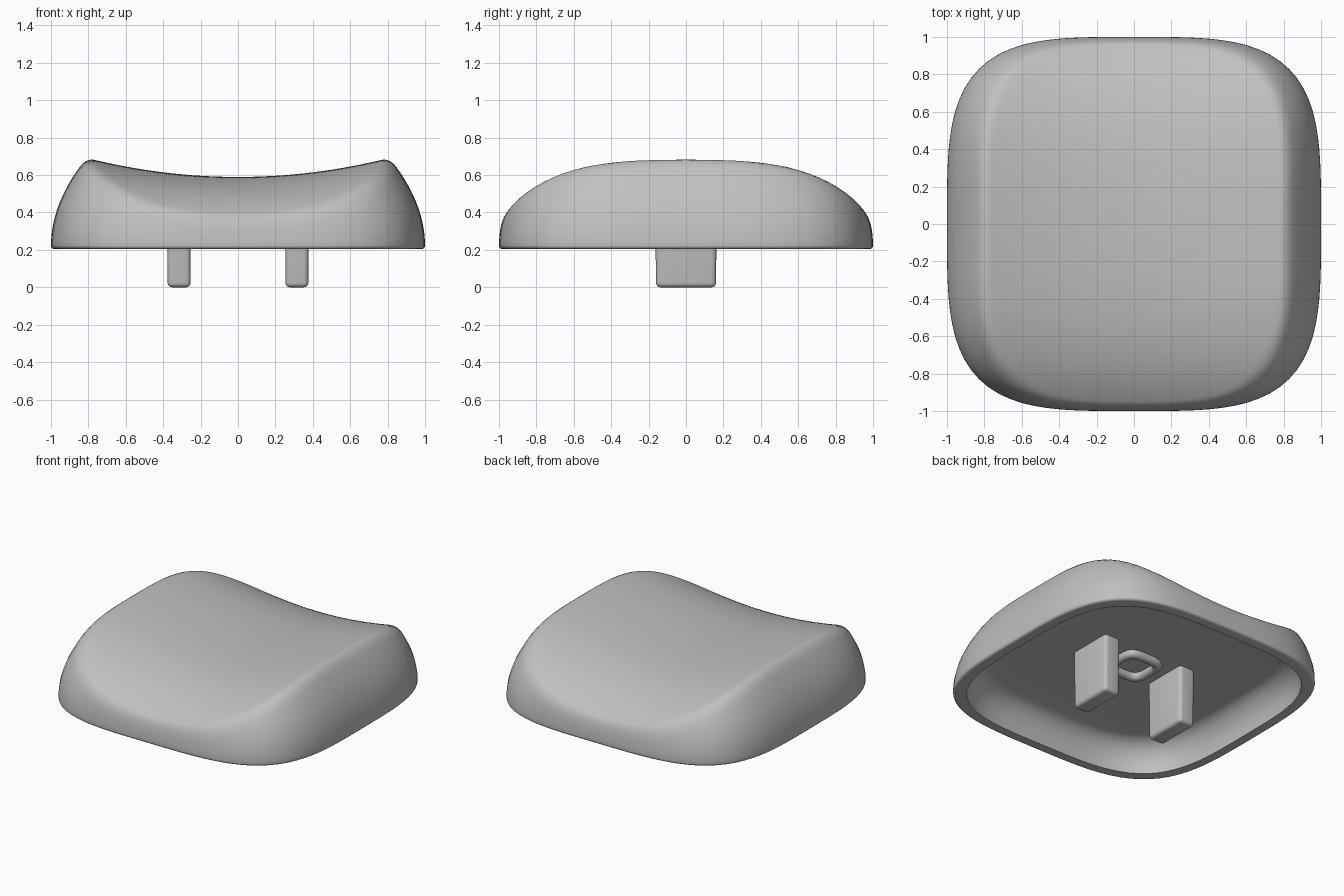
import bpy
import bmesh
import math

SEG = 112        # points around each outline
RIM_Z = 0.205    # underside of the rim
CEILING_Z = 0.41

cube = bpy.data.objects.get("Cube")
if cube:
    bpy.data.objects.remove(cube, do_unlink=True)

grey = bpy.data.materials.new("light_grey_plastic")
grey.use_nodes = True
colour = (0.53, 0.53, 0.53, 1)
grey.diffuse_color = colour
grey.node_tree.nodes["Principled BSDF"].inputs["Base Color"].default_value = colour


def finish(name, bm, angle=40):
    """Turn a bmesh into a smooth shaded object."""
    bmesh.ops.remove_doubles(bm, verts=bm.verts, dist=1e-5)
    bmesh.ops.recalc_face_normals(bm, faces=bm.faces)
    mesh = bpy.data.meshes.new(name)
    bm.to_mesh(mesh)
    bm.free()
    mesh.materials.append(grey)
    obj = bpy.data.objects.new(name, mesh)
    bpy.context.collection.objects.link(obj)
    bpy.ops.object.select_all(action="DESELECT")
    obj.select_set(True)
    bpy.context.view_layer.objects.active = obj
    bpy.ops.object.shade_smooth_by_angle(angle=math.radians(angle))
    return obj


def outline(size, power):
    """Rounded square outline."""
    points = []
    for i in range(SEG):
        a = 2 * math.pi * i / SEG
        c, s = math.cos(a), math.sin(a)
        r = size / (abs(c) ** power + abs(s) ** power) ** (1 / power)
        points.append((r * c, r * s))
    return points


def loft(name, rings, power, closed=False):
    """Skin rings of (size, height); height may be a function of x, y and size."""
    bm = bmesh.new()
    loops = []
    for size, height in rings:
        loops.append([bm.verts.new((x, y, height(x, y, size) if callable(height) else height))
                      for x, y in outline(size, power)])
    pairs = list(zip(loops, loops[1:]))
    if closed:
        pairs.append((loops[-1], loops[0]))
    for lower, upper in pairs:
        for i in range(SEG):
            j = (i + 1) % SEG
            bm.faces.new((lower[i], lower[j], upper[j], upper[i]))
    return finish(name, bm)


def top_height(x, y, size):
    """Dished top blended softly into the leaning side wall."""
    dish = 0.59 + 0.155 * x * x - 0.08 * y * y - 0.15 * y ** 4
    wall = 0.22 + 1.08 * math.sqrt(max(0, 1 - size))
    blend = 0.06
    h = max(blend - abs(dish - wall), 0) / blend
    return min(dish, wall) - h * h * blend / 4


# Shell: inner ceiling, inner wall, rim, then the outer wall and top
rings = [(0.0001, CEILING_Z), (0.4, CEILING_Z), (0.78, CEILING_Z)]
for i in range(1, 9):
    a = i / 8 * math.pi / 2
    rings.append((0.78 + 0.145 * math.sin(a), RIM_Z + (CEILING_Z - RIM_Z) * math.cos(a)))
for i in range(6):
    a = i / 5 * math.pi / 2
    rings.append((0.982 + 0.018 * math.sin(a), RIM_Z + 0.018 * (1 - math.cos(a))))
steps = 44
for i in range(1, steps + 1):
    u = i / steps
    rings.append((max(1 - u * u, 0.0001), top_height))
loft("cap_shell", rings, 3.7)

# Low rounded collar in the middle of the ceiling
collar = [(0.125 + 0.03 * math.cos(a), 0.385 + 0.03 * math.sin(a))
          for a in (2 * math.pi * i / 14 for i in range(14))]
loft("centre_collar", collar, 4, closed=True)

# Two flat pegs under the cap
for name, side in (("left_peg", 1), ("right_peg", -1)):
    bm = bmesh.new()
    bmesh.ops.create_cube(bm, size=1)
    for v in bm.verts:
        taper = 0.97 if v.co.z < 0 else 1
        v.co.x = v.co.x * 0.126 * taper + side * 0.315
        v.co.y *= 0.33 * taper
        v.co.z = (v.co.z + 0.5) * (CEILING_Z + 0.02)
    edges = [e for e in bm.edges if min(v.co.z for v in e.verts) < 0.01]
    bmesh.ops.bevel(bm, geom=edges, offset=0.024, segments=4, profile=0.5, affect="EDGES")
    finish(name, bm)
